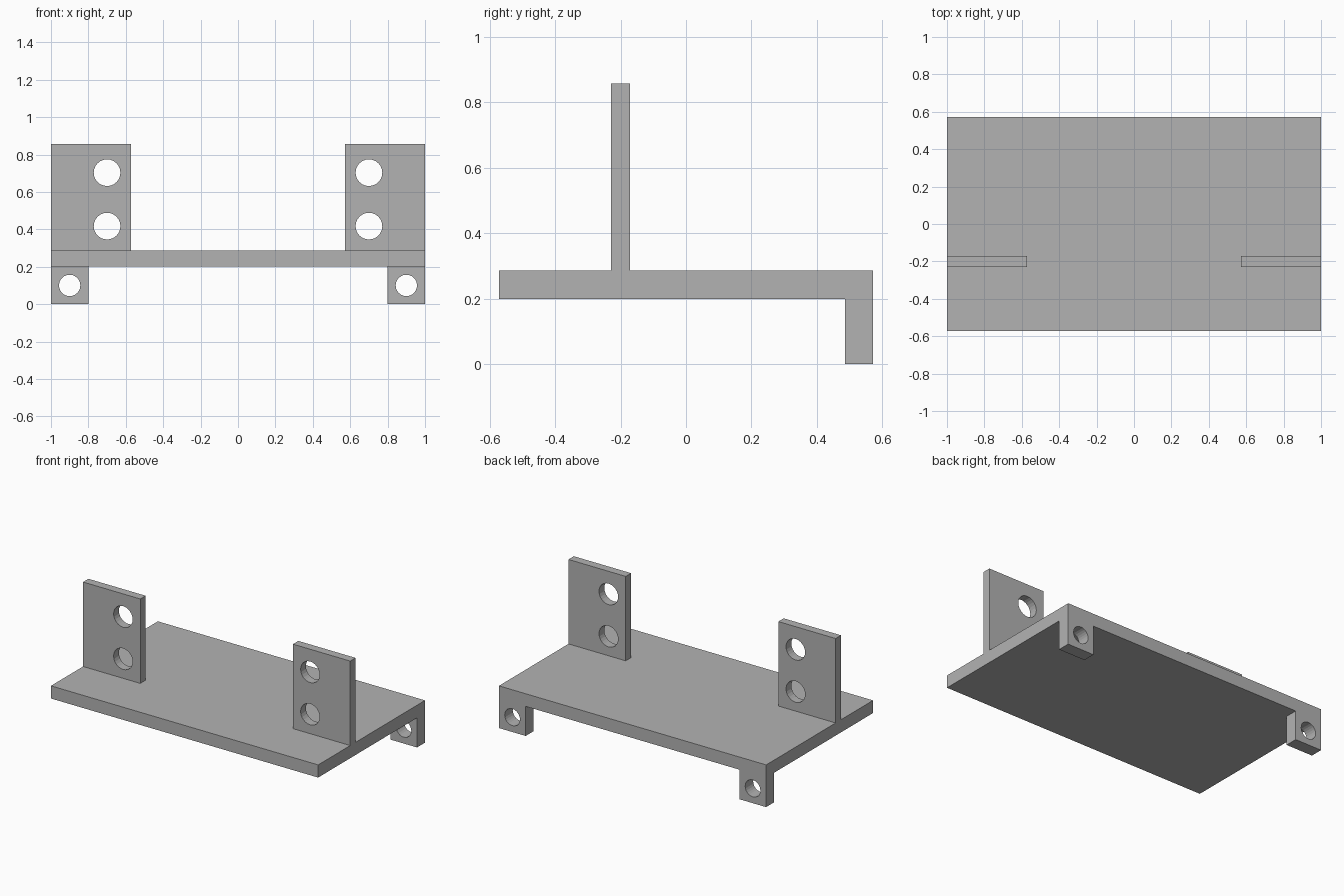
import bpy
import math

default = bpy.data.objects.get("Cube")
if default:
    bpy.data.objects.remove(default, do_unlink=True)

# One plain grey for the whole bracket
grey = bpy.data.materials.new("plain grey")
grey.use_nodes = True
colour = (0.45, 0.45, 0.45, 1)
grey.diffuse_color = colour
grey.node_tree.nodes["Principled BSDF"].inputs["Base Color"].default_value = colour

UNIT = 2 / 70  # the plate is 70 units long


def block(name, low, high):
    """Box between two corners, given in plate units."""
    centre = [(a + b) / 2 * UNIT for a, b in zip(low, high)]
    size = [(b - a) * UNIT for a, b in zip(low, high)]
    bpy.ops.mesh.primitive_cube_add(size=1, location=centre)
    obj = bpy.context.object
    obj.name = name
    obj.scale = size
    bpy.ops.object.transform_apply(location=False, rotation=False, scale=True)
    obj.data.materials.append(grey)
    return obj


def drill(obj, x, z, radius):
    """Round hole through the part from front to back."""
    bpy.ops.mesh.primitive_cylinder_add(
        vertices=24, radius=radius * UNIT, depth=0.5,
        location=(x * UNIT, obj.location.y, z * UNIT),
        rotation=(math.pi / 2, 0, 0))
    cutter = bpy.context.object
    cutter.hide_render = True
    cutter.data.materials.append(grey)
    cut = obj.modifiers.new("hole", 'BOOLEAN')
    cut.operation = 'DIFFERENCE'
    cut.solver = 'EXACT'
    cut.object = cutter
    bpy.context.view_layer.objects.active = obj
    bpy.ops.object.modifier_apply(modifier=cut.name)
    bpy.data.objects.remove(cutter, do_unlink=True)


# Base plate
block("base_plate", (-35, -20, 7), (35, 20, 10))

for side, s in (("left", 1), ("right", -1)):
    # Upright tab with two holes, nearer the inner edge
    x0, x1 = sorted((20 * s, 35 * s))
    tab = block(side + "_upright_tab", (x0, -8, 10), (x1, -6, 30))
    for z in (14.6, 24.6):
        drill(tab, 24.5 * s, z, 2.5)

    # Rear foot with one centred hole
    x0, x1 = sorted((28 * s, 35 * s))
    foot = block(side + "_rear_foot", (x0, 17, 0), (x1, 20, 7))
    drill(foot, 31.5 * s, 3.5, 2)
